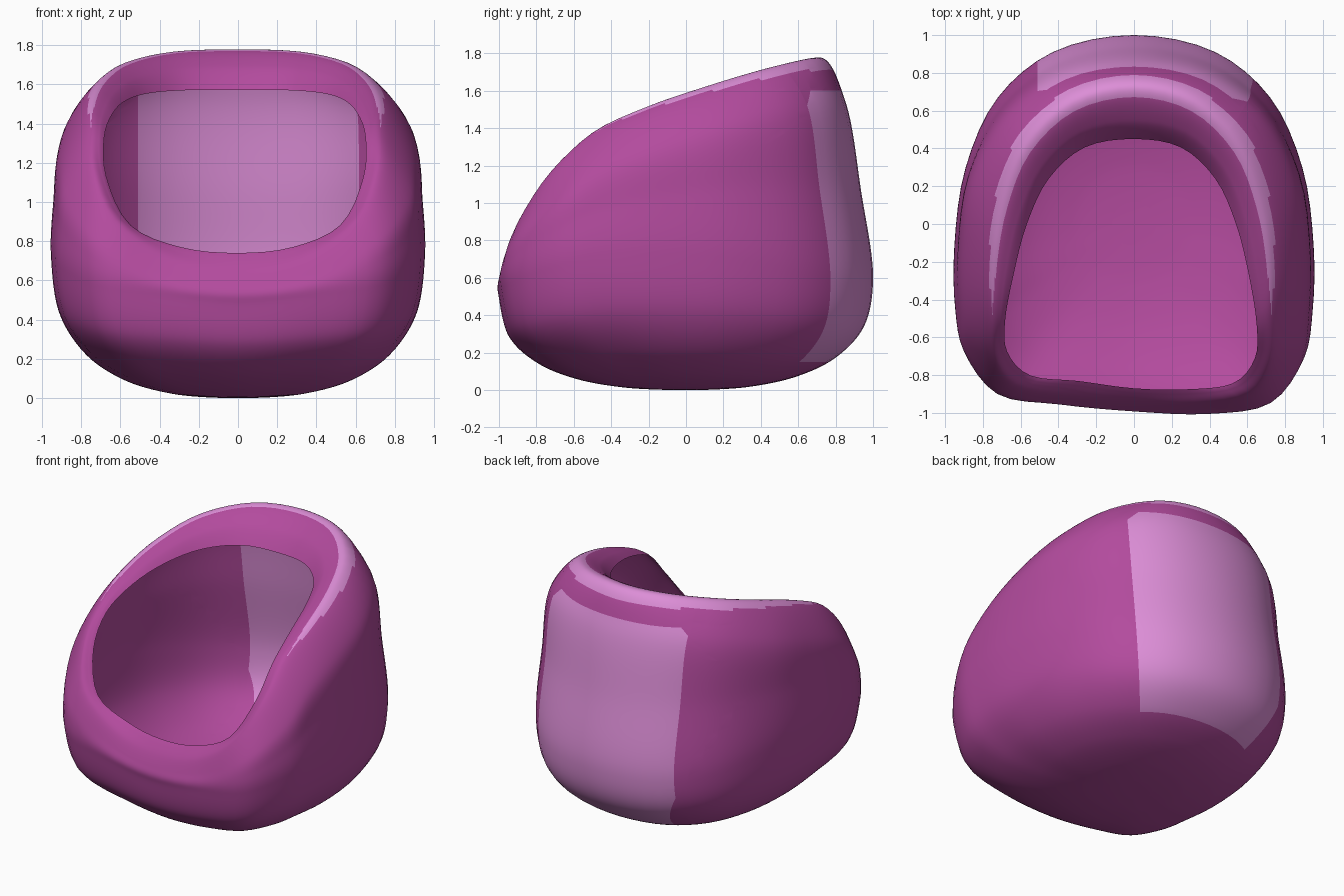
import bpy, bmesh, math
from mathutils import Vector

cube = bpy.data.objects.get("Cube")
if cube:
    bpy.data.objects.remove(cube)


def material(name, rgb):
    m = bpy.data.materials.new(name)
    m.use_nodes = True
    m.diffuse_color = (*rgb, 1)
    m.node_tree.nodes["Principled BSDF"].inputs["Base Color"].default_value = (*rgb, 1)
    return m


def spline(a, b, c, d, t):
    """Centripetal Catmull-Rom point between b and c."""
    ab, bc, cd = (max((q - p).length, .001) ** .5 for p, q in ((a, b), (b, c), (c, d)))
    start = ((b - a) / ab - (c - a) / (ab + bc)) * bc + (c - b)
    end = ((d - c) / cd - (d - b) / (bc + cd)) * bc + (c - b)
    return b + start * t + (3 * (c - b) - 2 * start - end) * t ** 2 \
        + (start + end - 2 * (c - b)) * t ** 3


def loop(half, widen=1):
    """Mirror a half outline (back to front); the left front corner is a little shallower."""
    right = [Vector(p) for p in half]
    left = [Vector((-p.x * widen, p.y * (0.95 if p.y < -0.5 else 1), p.z)) for p in right[-2:0:-1]]
    return right + left


# Outlines of the shell: widest belt, shoulder, rim crest and open inner lip
belt = loop([(0, 1, .58), (.43, .91, .58), (.72, .67, .62), (.89, .3, .7), (.95, -.12, .73),
             (.945, -.45, .72), (.9, -.7, .66), (.72, -.94, .57), (.4, -1, .52), (0, -.985, .48)])
shoulder = loop([(0, .85, 1.55), (.37, .78, 1.56), (.66, .58, 1.52), (.85, .23, 1.42), (.905, -.15, 1.3),
                 (.9, -.47, 1.17), (.87, -.7, 1), (.71, -.93, .8), (.38, -.985, .63), (0, -.975, .58)])
crest = loop([(0, .73, 1.775), (.32, .65, 1.765), (.56, .42, 1.71), (.68, .12, 1.62), (.73, -.2, 1.51),
              (.73, -.48, 1.38), (.72, -.72, 1.17), (.61, -.89, .91), (.33, -.945, .71), (0, -.935, .66)], 1.03)
lip = loop([(0, .45, 1.57), (.25, .405, 1.57), (.43, .24, 1.555), (.54, 0, 1.52), (.61, -.28, 1.45),
            (.65, -.54, 1.33), (.64, -.71, 1.13), (.52, -.845, .88), (.28, -.875, .77), (0, -.87, .74)], 1.05)
roll = [Vector((*c.lerp(l, .65).xy, c.lerp(l, .7 if l.z > c.z else .4).z)) for c, l in zip(crest, lip)]

# Nearly straight flank between belt and shoulder
flank = [Vector((*(b.lerp(s, .5).xy * 1.012), (b.z + s.z) / 2)) for b, s in zip(belt, shoulder)]

# Rounded underside: the belt shrinks along a superellipse and turns rounder
power = 2 / 2.5
under = []
for deg in (4, 15, 32, 50, 70):
    s = math.sin(math.radians(deg)) ** power
    h = math.cos(math.radians(deg)) ** power
    ring = []
    for p in belt:
        flat = Vector((p.x, p.y, 0))
        flat = flat.lerp(flat.normalized() * .97, 1 - s * s) * s
        ring.append(flat + Vector((0, 0, p.z * (1 - h))))
    under.append(ring)
controls = under + [belt, flank, shoulder, crest, roll, lip]
CREST = controls.index(crest)

# Refine the outlines around, then from the underside to the lip
AROUND, UP = 4, 12
n = len(belt)
rings = [[spline(r[i - 1], r[i], r[(i + 1) % n], r[(i + 2) % n], k / AROUND)
          for i in range(n) for k in range(AROUND)] for r in controls]
last = len(rings) - 1
rows = []
for j in range(last):
    for k in range(UP):
        quad = (rings[max(j - 1, 0)], rings[j], rings[j + 1], rings[min(j + 2, last)])
        rows.append([spline(*pts, k / UP) for pts in zip(*quad)])
rows.append(rings[last])

bm = bmesh.new()
grid = [[bm.verts.new(p) for p in row] for row in rows]
cols = len(rows[0])
top = CREST * UP
for r in range(len(grid) - 1):
    for c in range(cols):
        d = (c + 1) % cols
        f = bm.faces.new((grid[r][c], grid[r + 1][c], grid[r + 1][d], grid[r][d]))
        # Light strip along the crest, narrower towards its ends
        y = (rings[CREST][c].y + rings[CREST][d].y) / 2
        below = round(4 * (y + .5))
        above = min(4, round(12 * (y + .53)))
        if y > -.53 and top - below <= r < top + above:
            f.material_index = 1
pole = bm.verts.new((0, 0, 0))
for c in range(cols):
    bm.faces.new((pole, grid[0][c], grid[0][(c + 1) % cols]))

# Light back panel: left, lower left, right, bottom and top borders, then its upper corners
borders = [((-.51, 0, 0), (-1, 0, 0)), ((-.31, 0, 0), (-1, 0, -.45)), ((0, 0, .5), (1, -.8, -.08)),
           ((0, 0, .15), (0, 0, -1)), ((0, 0, 1.6), (0, 0, 1)),
           ((-.51, 0, 1.55), (-1, 0, 1)), ((.57, 0, 1.55), (1, 0, 1))]


def on_back(f):
    return f.calc_center_median().y > .45 and f.normal.y > .1


bm.normal_update()
for co, no in borders:
    faces = [f for f in bm.faces if on_back(f)]
    geom = set(faces)
    for f in faces:
        geom.update(f.edges)
        geom.update(f.verts)
    bmesh.ops.bisect_plane(bm, geom=list(geom), dist=1e-5, plane_co=co, plane_no=no)
    bm.normal_update()
for f in bm.faces:
    c = f.calc_center_median()
    if on_back(f) and all((c - Vector(co)).dot(Vector(no)) < 0 for co, no in borders):
        f.material_index = 1

mesh = bpy.data.meshes.new("seat_shell")
bm.to_mesh(mesh)
bm.free()
mesh.materials.append(material("magenta", (.45, .07, .34)))
mesh.materials.append(material("light pink", (.72, .27, .68)))
mesh.shade_smooth()
shell = bpy.data.objects.new("seat_shell", mesh)
bpy.context.collection.objects.link(shell)
